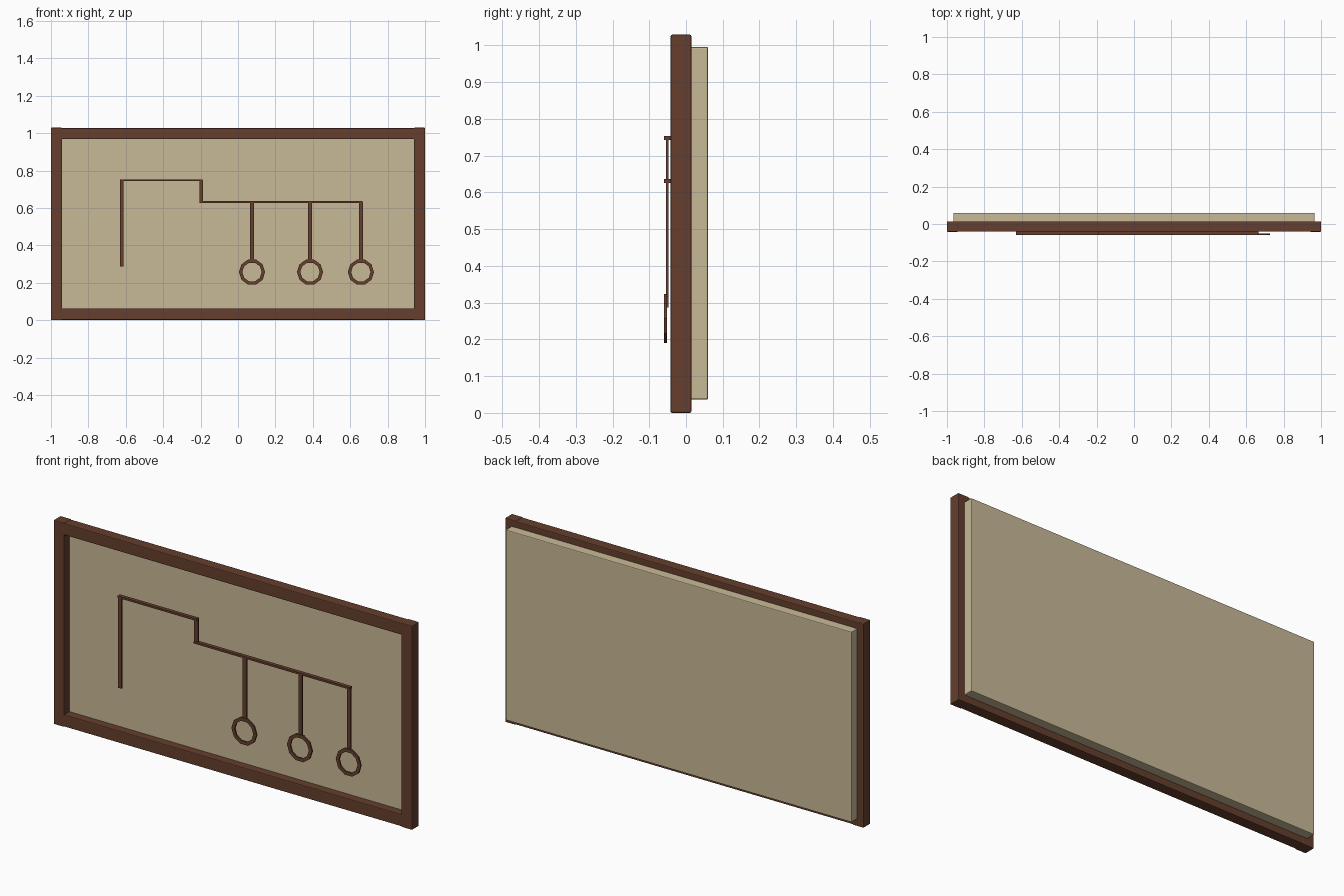
import bpy, bmesh, math

if "Cube" in bpy.data.objects:
    bpy.data.objects.remove(bpy.data.objects["Cube"])


def material(name, rgb):
    m = bpy.data.materials.new(name)
    m.diffuse_color = (*rgb, 1)
    m.use_nodes = True
    m.node_tree.nodes["Principled BSDF"].inputs["Base Color"].default_value = m.diffuse_color
    return m


brown = material("dark_wood", (0.130, 0.049, 0.027))
cream = material("cream_board", (0.584, 0.491, 0.309))


def finish(name, bm, mat):
    bmesh.ops.recalc_face_normals(bm, faces=bm.faces)
    me = bpy.data.meshes.new(name)
    bm.to_mesh(me)
    bm.free()
    me.materials.append(mat)
    ob = bpy.data.objects.new(name, me)
    bpy.context.collection.objects.link(ob)
    return ob


def box(name, x, y, z, mat, bevel=0):
    """Box from (min, max) ranges on each axis."""
    bm = bmesh.new()
    bmesh.ops.create_cube(bm, size=1)
    for v in bm.verts:
        v.co = [r[0] if c < 0 else r[1] for c, r in zip(v.co, (x, y, z))]
    ob = finish(name, bm, mat)
    if bevel:
        mod = ob.modifiers.new("soft_edge", 'BEVEL')
        mod.width = bevel
        mod.segments = 2
    return ob


def ring(name, x, z, outer, inner, y, mat, sides=10):
    """Flat ten-sided ring facing the front."""
    bm = bmesh.new()
    loops = []
    for i in range(sides):
        a = 2 * math.pi * i / sides
        loops.append([bm.verts.new((x + r * math.cos(a), d, z + r * math.sin(a)))
                      for r, d in ((outer, y[0]), (outer, y[1]), (inner, y[1]), (inner, y[0]))])
    for i in range(sides):
        p, q = loops[i], loops[(i + 1) % sides]
        for k in range(4):
            n = (k + 1) % 4
            bm.faces.new((p[k], p[n], q[n], q[k]))
    return finish(name, bm, mat)


# Backing board
box("board", (-0.965, 0.965), (0.0, 0.06), (0.036, 0.996), cream, 0.004)

# Frame: two rails and two posts
FY = (-0.041, 0.0135)
box("bottom_rail", (-0.997, 0.997), FY, (0.002, 0.063), brown, 0.004)
box("top_rail", (-0.997, 0.997), FY, (0.968, 1.027), brown, 0.004)
for side, s in (("left", -1), ("right", 1)):
    box(side + "_post", sorted((s * 0.94, s * 1.0)), (-0.042, 0.0145), (0.0, 1.029), brown, 0.004)

# Line diagram: horizontal bars
for name, x0, x1, z in (("upper_bar", -0.63, -0.19, 0.748), ("lower_bar", -0.205, 0.665, 0.631)):
    box(name, (x0, x1), (-0.06, -0.041), (z - 0.005, z + 0.005), brown)

# Vertical bars
drops = (0.075, 0.385, 0.657)
bars = [("left_bar", -0.621, 0.287, 0.748), ("step_bar", -0.196, 0.631, 0.748)]
bars += [("drop_bar_%d" % i, x, 0.315, 0.631) for i, x in enumerate(drops)]
for name, x, z0, z1 in bars:
    box(name, (x - 0.01, x + 0.01), (-0.055, -0.047), (z0, z1), brown)

# Rings at the ends of the drops
for i, x in enumerate(drops):
    ring("ring_%d" % i, x, 0.257, 0.07, 0.052, (-0.06, -0.052), brown)
